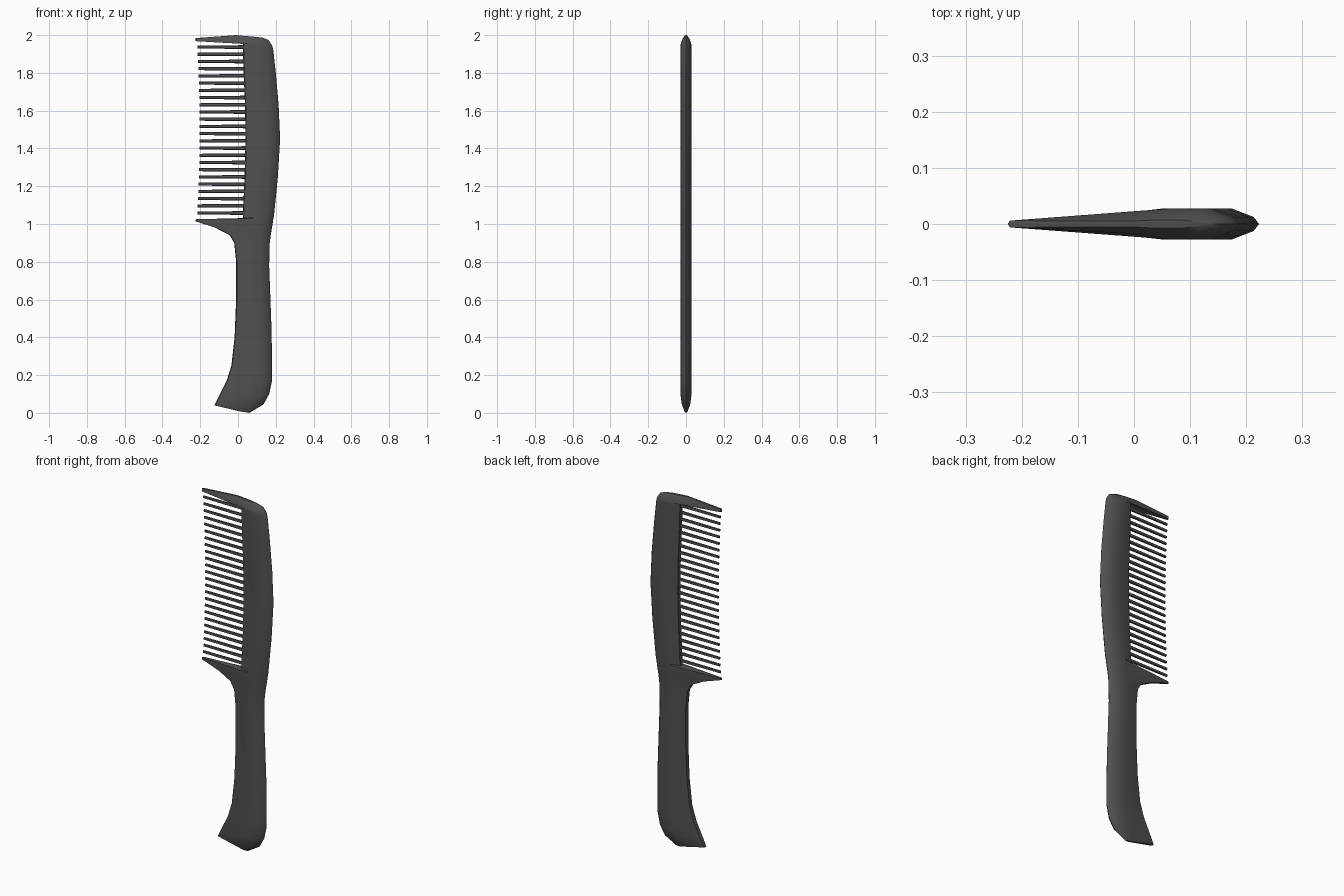
import bpy
import bmesh
from math import pi
from mathutils import Matrix, Vector

cube = bpy.data.objects.get("Cube")
if cube:
    bpy.data.objects.remove(cube, do_unlink=True)

# Single dark grey plastic
COLOUR = (0.08, 0.08, 0.08, 1)
plastic = bpy.data.materials.new("dark grey plastic")
plastic.use_nodes = True
plastic.diffuse_color = COLOUR
bsdf = plastic.node_tree.nodes["Principled BSDF"]
bsdf.inputs["Base Color"].default_value = COLOUR
bsdf.inputs["Roughness"].default_value = 0.6


def finish(bm, name):
    bmesh.ops.recalc_face_normals(bm, faces=bm.faces[:])
    mesh = bpy.data.meshes.new(name)
    bm.to_mesh(mesh)
    bm.free()
    mesh.materials.append(plastic)
    obj = bpy.data.objects.new(name, mesh)
    bpy.context.collection.objects.link(obj)
    bpy.ops.object.select_all(action='DESELECT')
    obj.select_set(True)
    bpy.context.view_layer.objects.active = obj
    bpy.ops.object.shade_smooth_by_angle(angle=0.7)
    return obj


def section(left, right, half, edge):
    """Flattened cross-section from the thin toothed edge to the rounded back."""
    l, r = Vector((left[0], 0, left[1])), Vector((right[0], 0, right[1]))
    width = r.x - l.x
    crown = max(0.3, 1 - 0.11 / width)
    shoulder = 1 - min(0.3, 0.05 / width)
    rim = 1 - 0.01 / width
    front = [(0.004 / width, edge), (crown, half), (shoulder, half), (rim, half * 0.45)]
    ring = [l] + [l.lerp(r, t) - Vector((0, y, 0)) for t, y in front]
    return ring + [r] + [l.lerp(r, t) + Vector((0, y, 0)) for t, y in reversed(front)]


# Stations: toothed-edge point (x, z), back point (x, z), half thickness, edge thickness
T = 0.028
stations = [
    ((0.01, 0.008), (0.06, 0.0), 0.006, 0.005),
    ((-0.125, 0.04), (0.135, 0.045), 0.022, 0.009),
    ((-0.11, 0.07), (0.165, 0.1), T, 0.01),
    ((-0.06, 0.17), (0.18, 0.17), T, 0.012),
    ((-0.035, 0.25), (0.18, 0.25), T, 0.012),
    ((-0.018, 0.4), (0.178, 0.43), T, 0.012),
    ((-0.01, 0.6), (0.171, 0.62), T, 0.012),
    ((-0.01, 0.8), (0.165, 0.78), T, 0.012),
    ((-0.02, 0.9), (0.168, 0.9), T, 0.012),
    ((-0.045, 0.942), (0.173, 0.94), T, 0.011),
    ((-0.12, 0.98), (0.18, 0.98), T, 0.008),
    ((-0.225, 1.015), (0.186, 1.02), T, 0.006),
    ((-0.225, 1.025), (0.188, 1.03), T, 0.006),
    ((0.025, 1.031), (0.19, 1.04), T, 0.012),
    ((0.035, 1.25), (0.211, 1.25), T, 0.012),
    ((0.04, 1.45), (0.223, 1.45), T, 0.012),
    ((0.037, 1.63), (0.215, 1.63), T, 0.012),
    ((0.03, 1.8), (0.2, 1.8), T, 0.012),
    ((0.025, 1.965), (0.187, 1.92), T, 0.012),
    ((-0.225, 1.968), (0.181, 1.945), T, 0.006),
    ((-0.225, 1.984), (0.162, 1.974), 0.02, 0.006),
    ((-0.01, 2.0), (0.13, 1.987), 0.007, 0.005),
]

# Handle, spine and the two end guards as one loft
bm = bmesh.new()
rings = [[bm.verts.new(p) for p in section(*s)] for s in stations]
for a, b in zip(rings, rings[1:]):
    for i in range(len(a)):
        j = (i + 1) % len(a)
        bm.faces.new((a[i], a[j], b[j], b[i]))
bm.faces.new(rings[0])
bm.faces.new(rings[-1])
finish(bm, "handle_and_spine")

# Slim tapered teeth, tips following a shallow curve
COUNT = 24
bm = bmesh.new()
for i in range(COUNT):
    t = (i + 1) / (COUNT + 1)
    z = 1.02 + 0.955 * t
    tip = -0.203 - 0.015 * (2 * t - 1) ** 2
    root = 0.07
    place = (Matrix.Translation(((tip + root) / 2, 0, z))
             @ Matrix.Diagonal((1, 0.8, 1, 1))
             @ Matrix.Rotation(pi / 2, 4, 'Y'))
    bmesh.ops.create_cone(bm, cap_ends=True, segments=8, radius1=0.008,
                          radius2=0.01, depth=root - tip, matrix=place)
finish(bm, "teeth")
